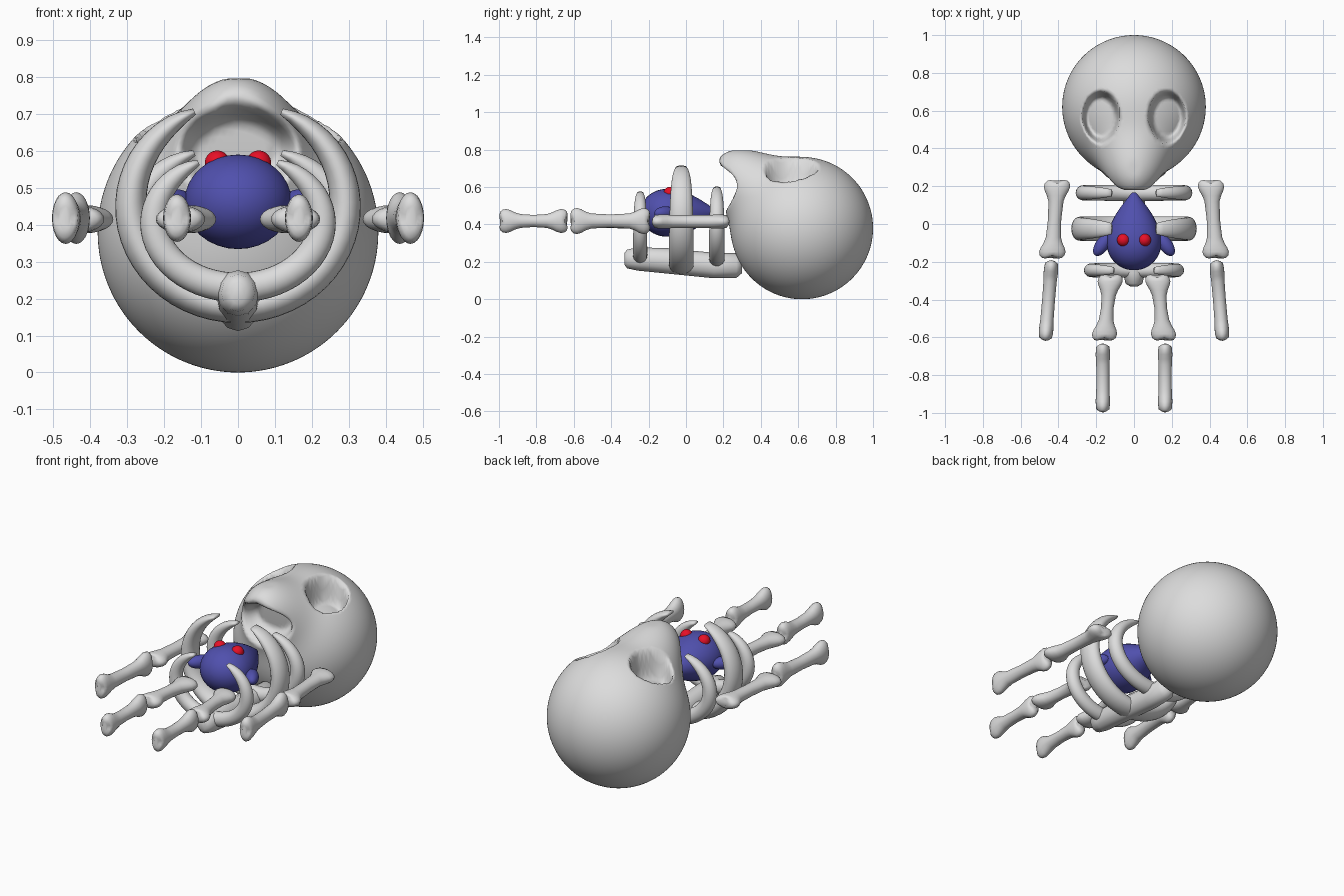
import bpy, bmesh
from math import sin, cos, pi, exp, sqrt, radians
from mathutils import Vector

cube = bpy.data.objects.get("Cube")
if cube:
    bpy.data.objects.remove(cube)


def material(name, rgb):
    m = bpy.data.materials.new(name)
    m.use_nodes = True
    m.diffuse_color = (*rgb, 1)
    m.node_tree.nodes["Principled BSDF"].inputs["Base Color"].default_value = (*rgb, 1)
    return m


BONE = material("bone_grey", (0.72, 0.72, 0.72))
BLUE = material("body_blue", (0.08, 0.08, 0.42))
RED = material("eye_red", (0.8, 0.005, 0.02))


def finish(name, bm, mat):
    bmesh.ops.recalc_face_normals(bm, faces=bm.faces)
    for f in bm.faces:
        f.smooth = True
    me = bpy.data.meshes.new(name)
    bm.to_mesh(me)
    bm.free()
    me.materials.append(mat)
    ob = bpy.data.objects.new(name, me)
    bpy.context.scene.collection.objects.link(ob)
    return ob


def loft(name, stations, mat, sides=24):
    """Each station is (centre, half axis a, half axis b)."""
    bm = bmesh.new()
    rings = []
    for c, a, b in stations:
        angles = [2 * pi * i / sides for i in range(sides)]
        rings.append([bm.verts.new(c + a * cos(t) + b * sin(t)) for t in angles])
    for r, s in zip(rings, rings[1:]):
        for i in range(sides):
            j = (i + 1) % sides
            bm.faces.new((r[i], r[j], s[j], s[i]))
    bm.faces.new(rings[0])
    bm.faces.new(rings[-1])
    return finish(name, bm, mat)


def ball(name, centre, size, mat, turn=0):
    bm = bmesh.new()
    bmesh.ops.create_uvsphere(bm, u_segments=32, v_segments=16, radius=1)
    ob = finish(name, bm, mat)
    ob.location, ob.scale, ob.rotation_euler.z = centre, size, turn
    return ob


def fade(e, inner):
    """1 inside, easing to 0 at e = 1."""
    t = min(max((1 - e) / (1 - inner), 0), 1)
    return t * t * (3 - 2 * t)


X, Y, Z = Vector((1, 0, 0)), Vector((0, 1, 0)), Vector((0, 0, 1))

# Skull: a sphere with a drawn-out jaw, hollow mouth and sunken sockets
bm = bmesh.new()
bmesh.ops.create_icosphere(bm, subdivisions=6, radius=1)
centre = Vector((0, 0.62, 0.38))
snout = Vector((0, -0.76, 0.65)).normalized()
for v in bm.verts:
    d = v.co.normalized()
    angle = d.angle(snout, 0)
    p = centre + d * (0.38 + 0.2 * exp(-(angle / radians(22)) ** 2))
    p.z = min(p.z, 0.78 + 0.02 * d.z)
    p.y = max(p.y, 0.18 + 0.25 * max(0.72 - p.z, 0) ** 1.5)
    if p.y < 0.5:
        mouth = (p.x / 0.17) ** 2 + ((p.z - 0.6) / 0.13) ** 2
        p.y += 0.14 * fade(mouth, 0.3)
    if d.z > 0.3:
        narrow = 0.105 - 0.1 * max(0.55 - p.y, 0)
        socket = ((abs(p.x) - 0.175) / narrow) ** 2 + ((p.y - 0.565) / 0.145) ** 2
        p.z -= 0.15 * fade(socket, 0.45)
    v.co = p
finish("skull", bm, BONE)

# Spine
spine = [(-0.33, 0.215, 0.02, 0.03), (-0.315, 0.215, 0.045, 0.05),
         (-0.26, 0.215, 0.057, 0.062), (-0.1, 0.205, 0.058, 0.068),
         (0.15, 0.18, 0.058, 0.068), (0.27, 0.18, 0.055, 0.066),
         (0.3, 0.18, 0.03, 0.04)]
loft("spine", [(Vector((0, y, z)), X * a, Z * b) for y, z, a, b in spine], BONE, 12)


# Ribs: open crescents that thin towards their tips
def rib(name, y, z, rx, rz, thick, depth, reach):
    stations = []
    steps = 48
    for i in range(steps + 1):
        k = 2 * i / steps - 1
        a = radians(reach) * k
        taper = sqrt(max(1 - abs(k) ** 3.5, 0.04))
        out = Vector((sin(a), 0, -cos(a)))
        stations.append((Vector((rx * sin(a), y, z - rz * cos(a))),
                         out * thick * taper, Y * depth * (0.3 + 0.7 * taper)))
    loft(name, stations, BONE)


rib("lower_rib", -0.245, 0.41, 0.228, 0.18, 0.04, 0.038, 152)
rib("middle_rib", -0.025, 0.455, 0.29, 0.275, 0.046, 0.066, 156)
rib("upper_rib", 0.165, 0.415, 0.27, 0.2, 0.042, 0.042, 154)


# Limb bones: slim shaft with a flattened two-lobed knob at each end
def limb(name, start, end, wide, scale=1):
    start, end = Vector(start), Vector(end)
    length = (end - start).length
    axis = (end - start) / length
    thin = axis.cross(wide)
    knob = [(0, 0.035, 0.016), (0.006, 0.053, 0.027), (0.018, 0.065, 0.034),
            (0.038, 0.07, 0.037), (0.06, 0.063, 0.038), (0.085, 0.05, 0.037),
            (0.115, 0.04, 0.035)]
    half = knob + [(length / 2, 0.035, 0.034)]
    full = half + [(length - d, w, t) for d, w, t in reversed(knob)]
    ob = loft(name, [(start + axis * d, wide * w * scale, thin * t)
                     for d, w, t in full], BONE)
    # Groove between the two lobes
    for v in ob.data.vertices:
        rel = v.co - start
        d = rel.dot(axis)
        u = min(abs((rel - axis * d).dot(wide)) / 0.04, 1)
        if d < 0.01:
            v.co += axis * 0.014 * (1 - u)
        elif d > length - 0.01:
            v.co -= axis * 0.014 * (1 - u)


for side, s in (("left", 1), ("right", -1)):
    limb(side + "_upper_arm", (s * 0.405, 0.235, 0.415), (s * 0.435, -0.185, 0.415), X)
    limb(side + "_forearm", (s * 0.435, -0.19, 0.418), (s * 0.47, -0.62, 0.418), Z)
    limb(side + "_thigh", (s * 0.122, -0.265, 0.415), (s * 0.16, -0.62, 0.415), X, 0.95)
    limb(side + "_shin", (s * 0.165, -0.63, 0.418), (s * 0.165, -1, 0.418), Z, 0.92)
    # Small creature's arms and eyes
    ball(side + "_creature_arm", (s * 0.168, -0.11, 0.46), (0.036, 0.068, 0.036),
         BLUE, s * radians(35))
    ball(side + "_creature_eye", (s * 0.056, -0.085, 0.567), (0.034, 0.034, 0.034), RED)

# Creature body: a teardrop with its point towards the skull
drop = []
for i in range(1, 40):
    t = i / 40
    if t < 0.5:
        y, r = -0.1 - 0.145 * cos(pi * t), sin(pi * t)
    else:
        k = 2 * t - 1
        y, r = -0.1 + 0.28 * k, cos(pi / 2 * k)
    drop.append((Vector((0, y, 0.462)), X * 0.145 * r, Z * 0.128 * r))
loft("creature_body", drop, BLUE, 32)
